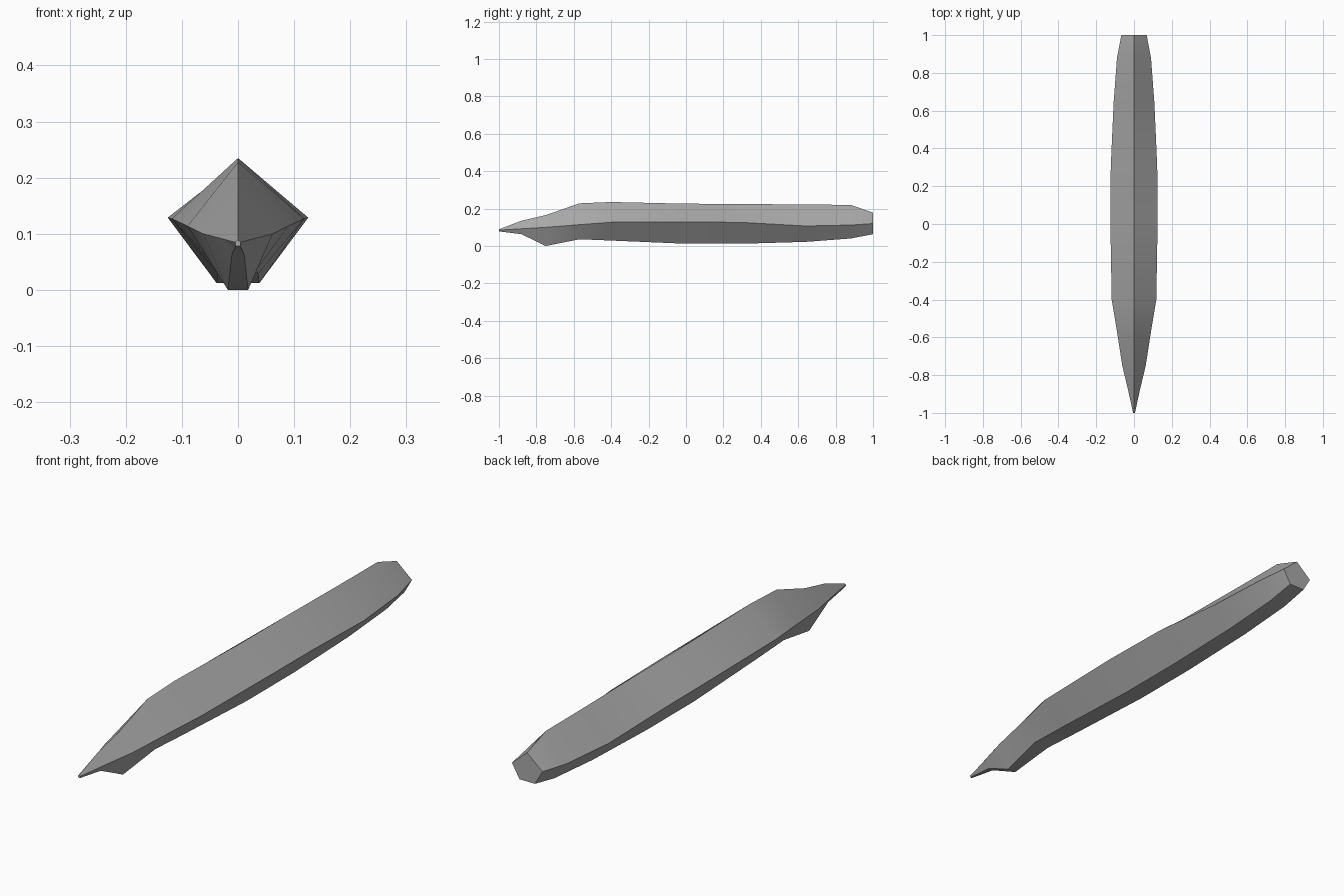
import bpy, bmesh, math

if "Cube" in bpy.data.objects:
    bpy.data.objects.remove(bpy.data.objects["Cube"])

# Hull stations: y, half width, side z, top z, bottom half width, bottom z
STATIONS = [
    (-1.00, .005, .085, .089, .004, .078),
    (-0.88, .031, .092, .135, .011, .063),
    (-0.75, .062, .100, .165, .018, .000),
    (-0.57, .090, .114, .228, .033, .036),
    (-0.40, .118, .127, .235, .036, .029),
    (0.00, .125, .129, .226, .038, .012),
    (0.30, .123, .126, .225, .038, .012),
    (0.64, .108, .107, .221, .037, .022),
    (0.88, .090, .112, .220, .036, .040),
    (1.00, .067, .120, .178, .034, .063),
]

grey = bpy.data.materials.new("hull grey")
grey.diffuse_color = (.4, .4, .4, 1)
grey.use_nodes = True
grey.node_tree.nodes["Principled BSDF"].inputs["Base Color"].default_value = grey.diffuse_color

# Five-sided cross-sections lofted from bow to stern
bm = bmesh.new()
rings = []
for y, w, zs, zt, b, zb in STATIONS:
    section = [(0, zt), (w, zs), (b, zb), (-b, zb), (-w, zs)]
    rings.append([bm.verts.new((x, y, z)) for x, z in section])
for r, s in zip(rings, rings[1:]):
    for i in range(5):
        j = (i + 1) % 5
        bm.faces.new((r[i], r[j], s[j], s[i]))
caps = [bm.faces.new(rings[0]), bm.faces.new(rings[-1])]
bmesh.ops.recalc_face_normals(bm, faces=bm.faces[:])

# Smooth along the length, creased along every ridge and at the end caps
for f in bm.faces:
    f.smooth = f not in caps
for ring in (rings[0], rings[-1]):
    for i in range(5):
        bm.edges.get((ring[i], ring[(i + 1) % 5])).smooth = False
for r, s in zip(rings, rings[1:]):
    for i in range(5):
        bm.edges.get((r[i], s[i])).smooth = False

mesh = bpy.data.meshes.new("hull")
bm.to_mesh(mesh)
bm.free()
mesh.materials.append(grey)
bpy.context.collection.objects.link(bpy.data.objects.new("hull", mesh))
